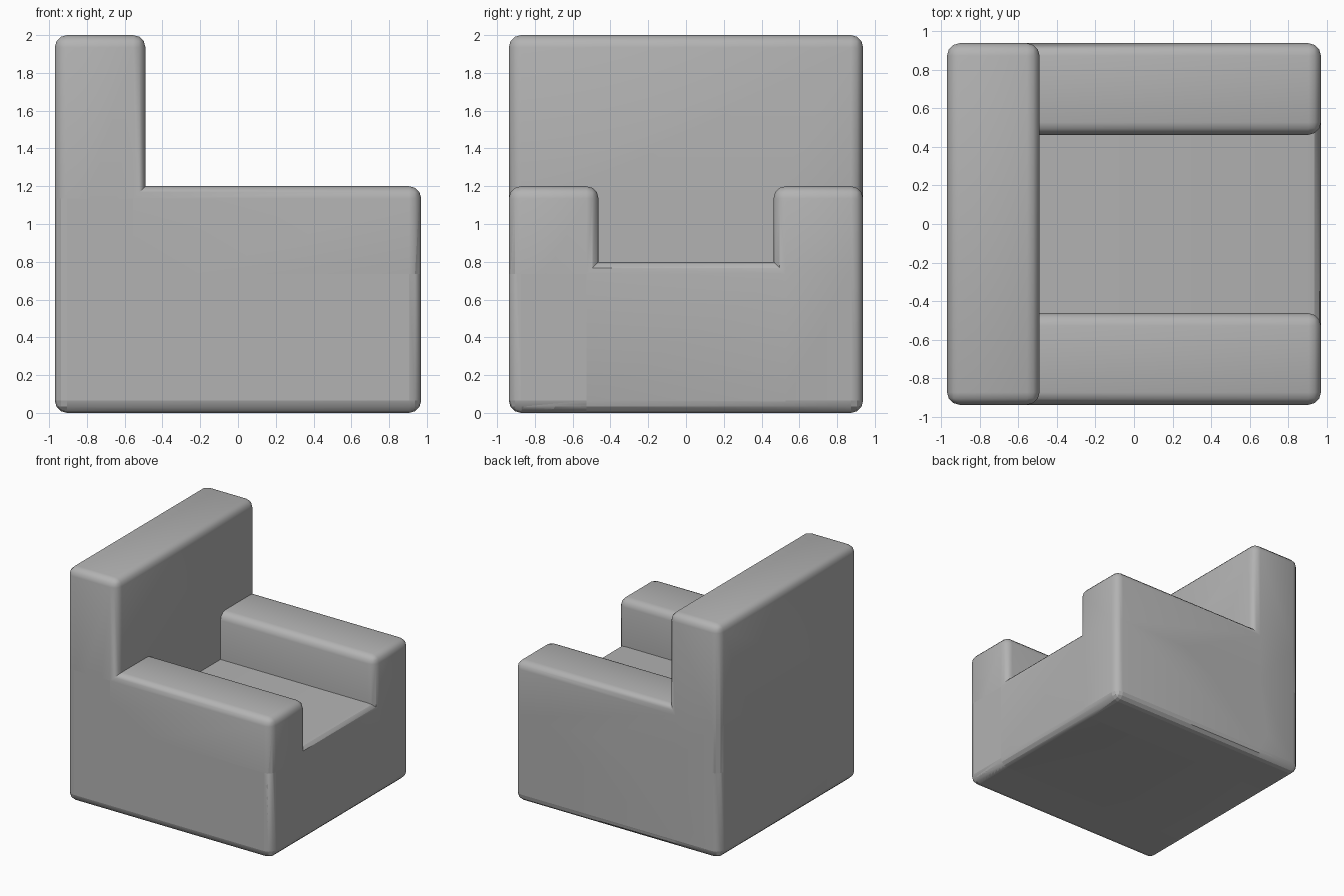
import bpy
import bmesh
from mathutils import Vector

old = bpy.data.objects.get("Cube")
if old:
    bpy.data.objects.remove(old, do_unlink=True)

# Single upholstery colour
grey = bpy.data.materials.new("grey_upholstery")
grey.use_nodes = True
colour = (0.45, 0.45, 0.45, 1)
grey.diffuse_color = colour
grey.node_tree.nodes["Principled BSDF"].inputs["Base Color"].default_value = colour

WIDTH, DEPTH = 0.97, 0.938   # half extents of the chair
ROUND = 0.065


def block(name, low, high):
    """Box between two corners with rounded edges."""
    low, high = Vector(low), Vector(high)
    bm = bmesh.new()
    bmesh.ops.create_cube(bm, size=1)
    bmesh.ops.scale(bm, vec=high - low, verts=bm.verts)
    bmesh.ops.translate(bm, vec=(low + high) / 2, verts=bm.verts)
    bmesh.ops.bevel(bm, geom=bm.edges[:], offset=ROUND, segments=3,
                    profile=0.5, affect='EDGES')
    mesh = bpy.data.meshes.new(name)
    bm.to_mesh(mesh)
    bm.free()
    mesh.materials.append(grey)
    obj = bpy.data.objects.new(name, mesh)
    bpy.context.collection.objects.link(obj)
    return obj


# Seat base, backrest and two arms, all standing on the floor
chair = block("armchair_body", (-WIDTH, -DEPTH, 0), (WIDTH, DEPTH, 0.8))
parts = [
    block("backrest", (-WIDTH, -DEPTH, 0), (-0.49, DEPTH, 2)),
    block("right_arm", (-WIDTH, -DEPTH, 0), (WIDTH, -0.463, 1.2)),
    block("left_arm", (-WIDTH, 0.463, 0), (WIDTH, DEPTH, 1.2)),
]

# Merge the parts into one seamless body
bpy.ops.object.select_all(action='DESELECT')
chair.select_set(True)
bpy.context.view_layer.objects.active = chair
for part in parts:
    union = chair.modifiers.new(part.name, 'BOOLEAN')
    union.operation = 'UNION'
    union.solver = 'EXACT'
    union.object = part
    bpy.ops.object.modifier_apply(modifier=union.name)
    bpy.data.objects.remove(part, do_unlink=True)

bpy.ops.object.shade_smooth_by_angle(angle=0.7)
